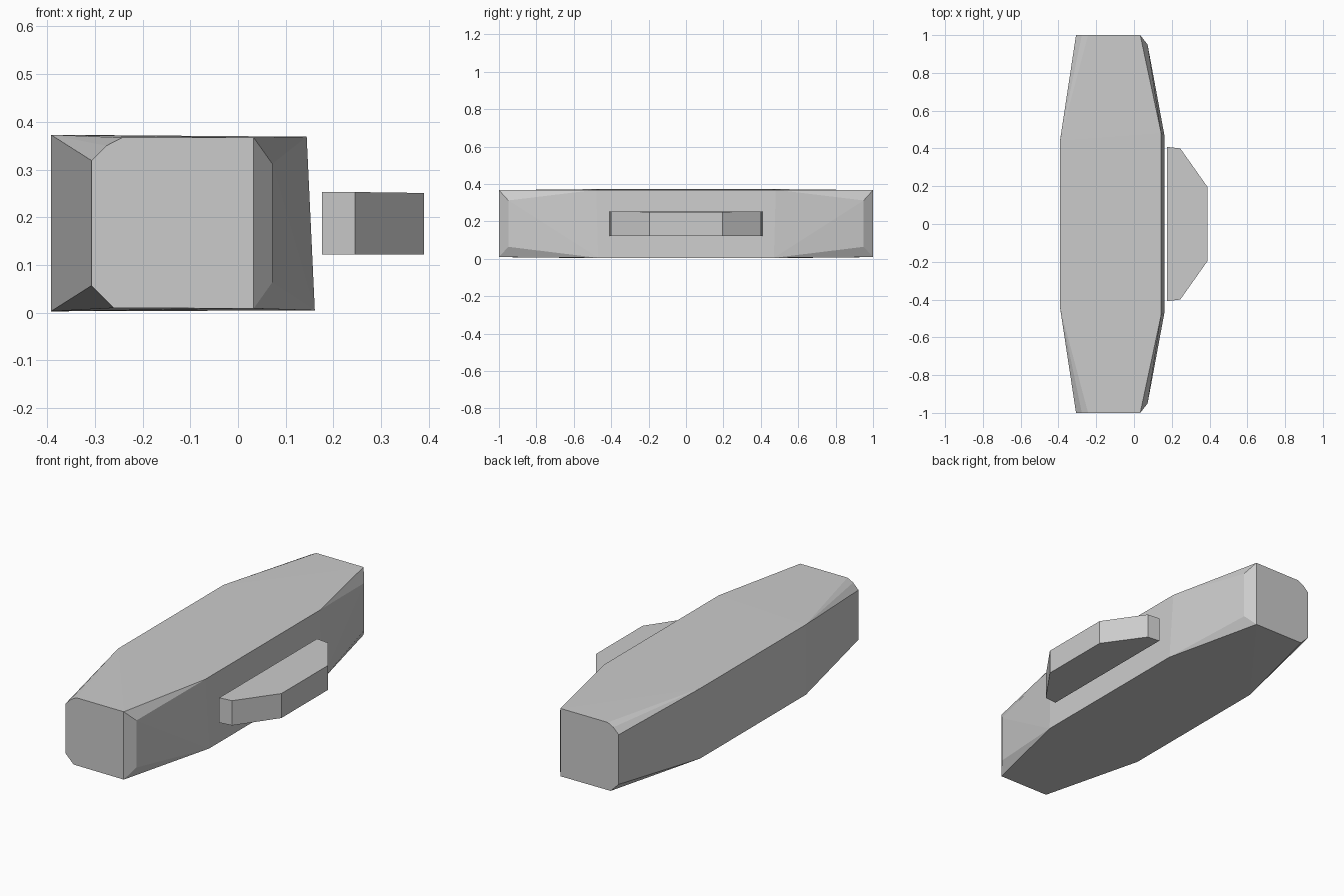
import bpy, bmesh

if "Cube" in bpy.data.objects:
    bpy.data.objects.remove(bpy.data.objects["Cube"])


def mirrored_hull(name, points):
    """Convex faceted solid from points mirrored across y = 0."""
    bm = bmesh.new()
    for x, y, z in points:
        for s in (1, -1):
            bm.verts.new((x, y * s, z))
    res = bmesh.ops.convex_hull(bm, input=bm.verts[:])
    junk = {g for g in res["geom_interior"] + res["geom_unused"]
            if isinstance(g, bmesh.types.BMVert)}
    bmesh.ops.delete(bm, geom=list(junk), context='VERTS')
    bmesh.ops.recalc_face_normals(bm, faces=bm.faces[:])
    me = bpy.data.meshes.new(name)
    bm.to_mesh(me)
    bm.free()
    ob = bpy.data.objects.new(name, me)
    bpy.context.collection.objects.link(ob)
    return ob


# Main body: chamfered end profile, bevel on the right, wide middle section
end = [(-0.307, 1, 0.057), (-0.26, 1, 0.01), (0.033, 1, 0.009),
       (0.033, 1, 0.367), (-0.243, 1, 0.367), (-0.276, 1, 0.35),
       (-0.307, 1, 0.319)]
bevel = [(0.072, 0.95, 0.064), (0.072, 0.95, 0.312)]
middle = [(-0.392, 0.44, 0.003), (-0.392, 0.44, 0.373),
          (0.161, 0.47, 0.005), (0.144, 0.48, 0.369)]
mirrored_hull("main_body", end + bevel + middle)

# Side handle: tapered slab floating just off the right side
outline = [(0.176, 0.408, 0.253), (0.245, 0.4, 0.253), (0.39, 0.195, 0.251)]
mirrored_hull("side_handle",
              outline + [(x, y, 0.122) for x, y, z in outline])
